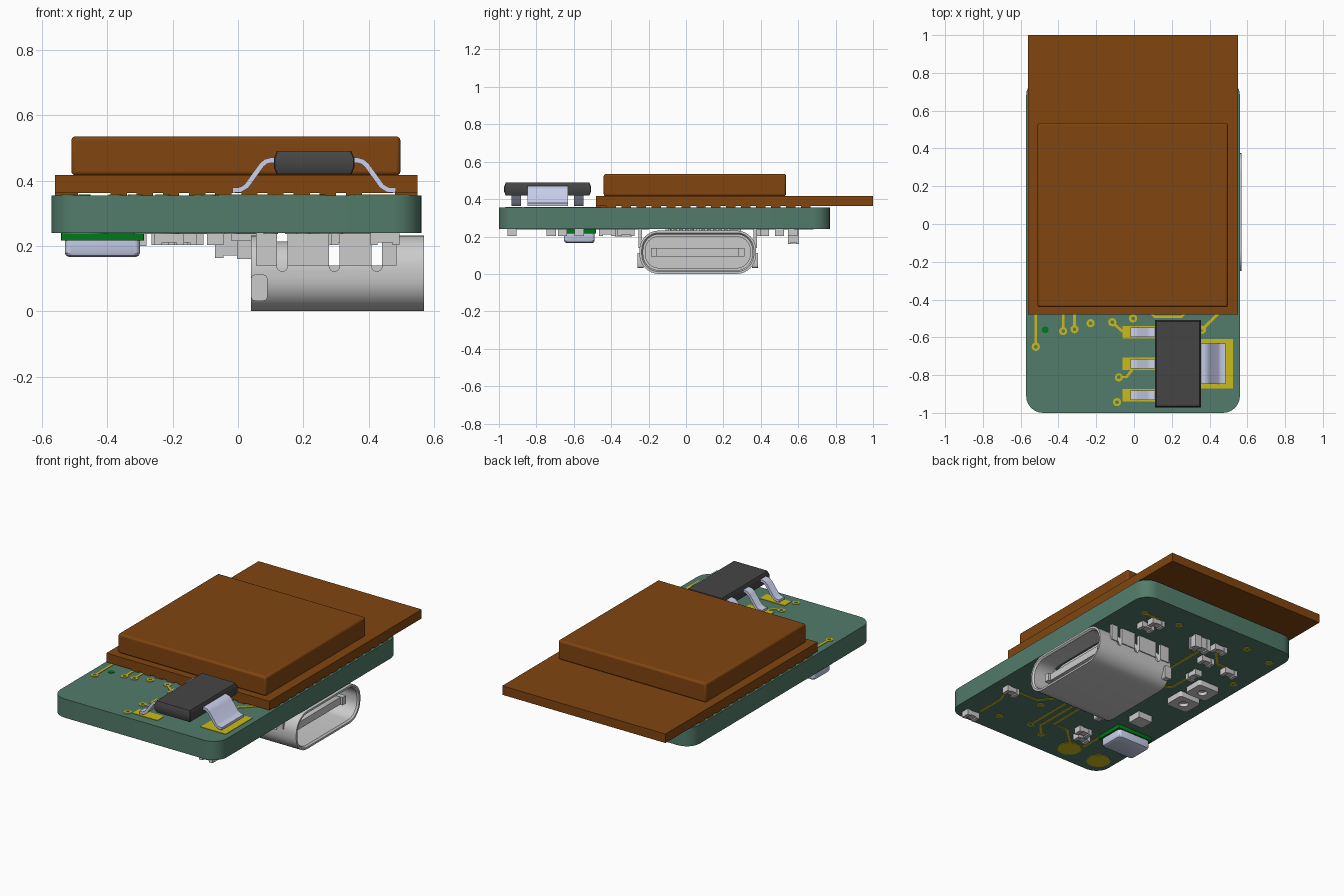
import bpy, bmesh, math
from mathutils import Vector

if "Cube" in bpy.data.objects:
    bpy.data.objects.remove(bpy.data.objects["Cube"])


def material(name, rgb):
    m = bpy.data.materials.new(name)
    m.diffuse_color = (*rgb, 1)
    m.use_nodes = True
    m.node_tree.nodes["Principled BSDF"].inputs["Base Color"].default_value = m.diffuse_color
    return m


BOARD = material("board_green", (0.085, 0.2, 0.145))
BROWN = material("module_brown", (0.22, 0.06, 0.005))
GOLD = material("gold", (0.6, 0.5, 0.01))
BLACK = material("chip_black", (0.06, 0.06, 0.06))
STEEL = material("lead_steel", (0.6, 0.64, 0.85))
GREEN = material("bright_green", (0.0, 0.19, 0.01))

MAP = {"x": lambda u, v, a: (a, u, v),
       "y": lambda u, v, a: (u, a, v),
       "z": lambda u, v, a: (u, v, a)}


def finish(name, bm, mat):
    bmesh.ops.recalc_face_normals(bm, faces=bm.faces)
    me = bpy.data.meshes.new(name)
    bm.to_mesh(me)
    bm.free()
    if mat:
        me.materials.append(mat)
    ob = bpy.data.objects.new(name, me)
    bpy.context.collection.objects.link(ob)
    return ob


def rrect(cx, cy, hw, hh, r, n=6):
    """Rounded rectangle outline; a circle when r equals both half sizes."""
    pts = []
    for q, (sx, sy) in enumerate([(1, 1), (-1, 1), (-1, -1), (1, -1)]):
        for i in range(n + 1):
            t = math.pi / 2 * (q + (i + 0.001) / (n + 0.002) if n else q + 0.5)
            pts.append((cx + sx * (hw - r) + r * math.cos(t),
                        cy + sy * (hh - r) + r * math.sin(t)))
    return pts


def loft(name, rings, mat=None, axis="z", closed=False):
    """Skin a list of (outline, height); capped, or joined into a loop."""
    bm = bmesh.new()
    rows = [[bm.verts.new(MAP[axis](u, v, a)) for u, v in pts] for pts, a in rings]
    n = len(rows[0])
    pairs = list(zip(rows, rows[1:])) + ([(rows[-1], rows[0])] if closed else [])
    for r0, r1 in pairs:
        for i in range(n):
            j = (i + 1) % n
            bm.faces.new((r0[i], r0[j], r1[j], r1[i]))
    if not closed:
        bm.faces.new(rows[0])
        bm.faces.new(rows[-1])
    return finish(name, bm, mat)


def prism(name, pts, a0, a1, mat=None, axis="z"):
    return loft(name, [(pts, a0), (pts, a1)], mat, axis)


def ring(name, outer, inner, a0, a1, mat=None, axis="z"):
    return loft(name, [(outer, a0), (outer, a1), (inner, a1), (inner, a0)], mat, axis, True)


def box(name, x0, x1, y0, y1, z0, z1, mat=None, bevel=0):
    ob = prism(name, [(x0, y0), (x1, y0), (x1, y1), (x0, y1)], z0, z1, mat)
    if bevel:
        b = ob.modifiers.new("bevel", "BEVEL")
        b.width, b.segments = bevel, 3
    return ob


def strip(path, t):
    """Outline of a bent strip of thickness t along a 2D path."""
    P = [Vector(p) for p in path]
    left, right = [], []
    for i, p in enumerate(P):
        d = (P[min(i + 1, len(P) - 1)] - P[max(i - 1, 0)]).normalized()
        nrm = Vector((-d.y, d.x)) * t / 2
        left.append(tuple(p + nrm))
        right.append(tuple(p - nrm))
    return left + right[::-1]


TOP, BOT = (0.354, 0.358), (0.237, 0.241)


def trace(name, path, z=TOP, w=0.014):
    return prism(name, strip(path, w), *z, GOLD)


def via(x, y, z=TOP, r=0.022):
    c = lambda k: rrect(x, y, k, k, k, 3)
    return ring("via", c(r), c(r * 0.45), *z, GOLD)


# Main board
prism("main_board", rrect(-0.005, -0.115, 0.566, 0.885, 0.09), 0.24, 0.355, BOARD)

# Radio module: carrier board, shield can, edge pads underneath
box("module_board", -0.56, 0.55, -0.48, 1.0, 0.362, 0.417, BROWN)
box("module_shield", -0.51, 0.497, -0.44, 0.535, 0.416, 0.535, BROWN, 0.012)
for i in range(14):
    y = -0.40 + i * 0.08
    for x0, x1 in ((-0.56, -0.49), (0.48, 0.55)):
        box("module_side_pad", x0, x1, y - 0.025, y + 0.025, 0.354, 0.363, BROWN)
for i in range(10):
    x = -0.365 + i * 0.08
    box("module_front_pad", x - 0.025, x + 0.025, -0.48, -0.41, 0.354, 0.363, BROWN)

# Voltage regulator body
body = lambda d: rrect(0.233, -0.74, 0.123 - d, 0.232 - d, 0.003, 1)
loft("regulator_body", [(body(0.008), 0.42), (body(0), 0.44), (body(0), 0.468),
                        (body(0.009), 0.49)], BLACK)
# Regulator leads, wide tab and solder pads
lead = [(-0.017, 0.37), (0.008, 0.372), (0.026, 0.383), (0.072, 0.447),
        (0.085, 0.458), (0.10, 0.462), (0.13, 0.462)]
for y in (-0.573, -0.74, -0.907):
    prism("regulator_lead", strip(lead, 0.016), y - 0.026, y + 0.026, STEEL, "y")
    box("lead_pad", -0.06, 0.11, y - 0.033, y + 0.033, *TOP, GOLD)
prism("regulator_tab", strip([(0.466 - x, z) for x, z in lead], 0.016),
      -0.848, -0.632, STEEL, "y")
box("tab_pad", 0.355, 0.525, -0.87, -0.61, *TOP, GOLD)

# Top traces and vias
for path in ([(-0.52, -0.45), (-0.52, -0.63)], [(-0.375, -0.45), (-0.375, -0.55)],
             [(-0.315, -0.45), (-0.315, -0.54)], [(-0.105, -0.53), (-0.06, -0.57)],
             [(-0.07, -0.81), (-0.04, -0.81), (0.0, -0.76)],
             [(0.08, -0.46), (0.11, -0.492), (0.25, -0.492), (0.28, -0.46)],
             [(0.36, -0.56), (0.46, -0.46)]):
    trace("top_trace", path)
for x, y in ((-0.52, -0.65), (-0.375, -0.567), (-0.315, -0.557), (-0.23, -0.525),
             (-0.115, -0.52), (-0.005, -0.5), (-0.08, -0.812), (-0.09, -0.943),
             (0.36, -0.56)):
    via(x, y)
prism("green_dot", rrect(-0.47, -0.56, 0.018, 0.018, 0.018, 4), *TOP, GREEN)

# Connector shell, open towards +x
CY, CZ = 0.063, 0.116
prof = lambda d: rrect(CY, CZ, 0.312 - d, 0.116 - d, 0.105 - d, 8)
shell = loft("connector_shell", [(prof(0), 0.04), (prof(0), 0.57), (prof(0.012), 0.57),
                                 (prof(0.02), 0.56), (prof(0.02), 0.04)], None, "x", True)
# Relief slots between the mounting legs
for x in (0.135, 0.295, 0.425):
    arc = [(x + 0.016 * math.cos(t * math.pi / 8), 0.138 + 0.016 * math.sin(t * math.pi / 8))
           for t in range(8, 17)]
    cut = prism("slot_cutter", arc + [(x + 0.016, 0.26), (x - 0.016, 0.26)], -0.5, 0.6, None, "y")
    cut.hide_render = True
    cut.display_type = "WIRE"
    m = shell.modifiers.new("slot", "BOOLEAN")
    m.operation, m.object = "DIFFERENCE", cut
# Side legs, rear clips, inner housing and tongue
for s in (-1, 1):
    y0, y1 = sorted((CY + s * 0.297, CY + s * 0.317))
    for x0, x1 in ((0.055, 0.119), (0.151, 0.279), (0.311, 0.409), (0.441, 0.485)):
        box("connector_leg", x0, x1, y0, y1, 0.14, 0.241)
    y0, y1 = sorted((CY + s * 0.29, CY + s * 0.322))
    prism("rear_clip", rrect(0.065, 0.072, 0.025, 0.04, 0.012, 3), y0, y1, None, "y")
prism("connector_housing", prof(0.018), 0.045, 0.17, None, "x")
prism("connector_tongue", rrect(CY, CZ, 0.25, 0.022, 0.006, 2), 0.16, 0.50, None, "x")
for s in (-1, 1):
    y = CY + s * 0.235
    box("tongue_end", 0.17, 0.515, y - 0.016, y + 0.016, 0.092, 0.14)
ring("connector_liner", prof(0.018), prof(0.032), 0.045, 0.27, None, "x")
for i in range(12):
    y = CY - 0.165 + i * 0.03
    box("connector_pin", -0.02, 0.06, y - 0.008, y + 0.008, 0.215, 0.241)

# Push button under the board
prism("button_base", rrect(-0.415, -0.57, 0.127, 0.09, 0.006, 2), 0.216, 0.241, GREEN)
b = lambda d: rrect(-0.415, -0.57, 0.115 - d, 0.082 - d, 0.02, 4)
loft("button_body", [(b(0), 0.22), (b(0), 0.178), (b(0.004), 0.17), (b(0.012), 0.166)], STEEL)


# Small passive parts: low middle with a taller cap at each end
def passive(x, y, along="x", L=0.09, W=0.05, z=0.203):
    for name, a0, a1, w, zz in (("passive_middle", -0.3, 0.3, W * 0.85, z + 0.008),
                                ("passive_cap", -0.5, -0.25, W, z),
                                ("passive_cap", 0.25, 0.5, W, z)):
        if along == "x":
            box(name, x + a0 * L, x + a1 * L, y - w / 2, y + w / 2, zz, 0.241)
        else:
            box(name, x - w / 2, x + w / 2, y + a0 * L, y + a1 * L, zz, 0.241)


for x, y, d in ((0.45, -0.57, "x"), (0.45, -0.93, "x"), (-0.17, -0.66, "x"),
                (-0.21, -0.72, "x"), (0.31, 0.57, "x"), (0.33, 0.50, "x"),
                (-0.16, 0.57, "x"), (-0.38, 0.40, "x"), (-0.24, 0.25, "y"),
                (-0.19, 0.42, "x"), (-0.13, -0.42, "y"), (-0.07, -0.32, "y")):
    passive(x, y, d)
passive(0.02, 0.575, "y", 0.06, 0.045, 0.16)
passive(-0.02, 0.575, "x", 0.1, 0.055, 0.163)
box("small_chip", -0.38, -0.28, -0.38, -0.29, 0.2, 0.241)

# Two square parts with round windows
for y in (-0.02, 0.15):
    ring("window_part", rrect(-0.39, y, 0.075, 0.065, 0.015),
         rrect(-0.39, y, 0.028, 0.028, 0.028), 0.205, 0.241)
    prism("window_floor", rrect(-0.39, y, 0.03, 0.03, 0.03), 0.225, 0.241)

# Underside test pads, traces and vias
for x in (-0.25, -0.47):
    prism("test_pad", rrect(x, -0.88, 0.07, 0.07, 0.07), *BOT, GOLD)
for path in ([(-0.25, -0.86), (-0.1, -0.72), (0.0, -0.72), (0.0, -0.3)],
             [(-0.02, -0.86), (0.05, -0.78), (0.05, -0.3), (0.0, -0.2)],
             [(0.1, -0.8), (0.1, -0.28)], [(0.45, -0.62), (0.42, -0.7), (0.42, -0.88)],
             [(0.42, -0.57), (0.25, -0.57), (0.15, -0.45)],
             [(-0.3, -0.66), (-0.3, -0.82)], [(-0.1, -0.1), (-0.25, 0.05), (-0.25, 0.2)],
             [(-0.16, 0.54), (-0.28, 0.42), (-0.34, 0.42)], [(0.31, 0.6), (0.42, 0.6)],
             [(-0.05, 0.1), (-0.1, 0.2), (-0.1, 0.52)]):
    trace("bottom_trace", path, BOT)
for x, y in ((-0.02, -0.86), (0.1, -0.81), (0.42, 0.6), (-0.5, 0.3), (-0.3, 0.66),
             (0.3, -0.85), (-0.05, 0.1), (-0.5, 0.62), (0.2, -0.6), (0.18, 0.62)):
    via(x, y, BOT)

# Smooth rounded surfaces, keep edges sharp
for ob in bpy.data.objects:
    ob.select_set(not ob.hide_render)
bpy.context.view_layer.objects.active = bpy.data.objects["main_board"]
bpy.ops.object.shade_smooth_by_angle(angle=math.radians(30))
